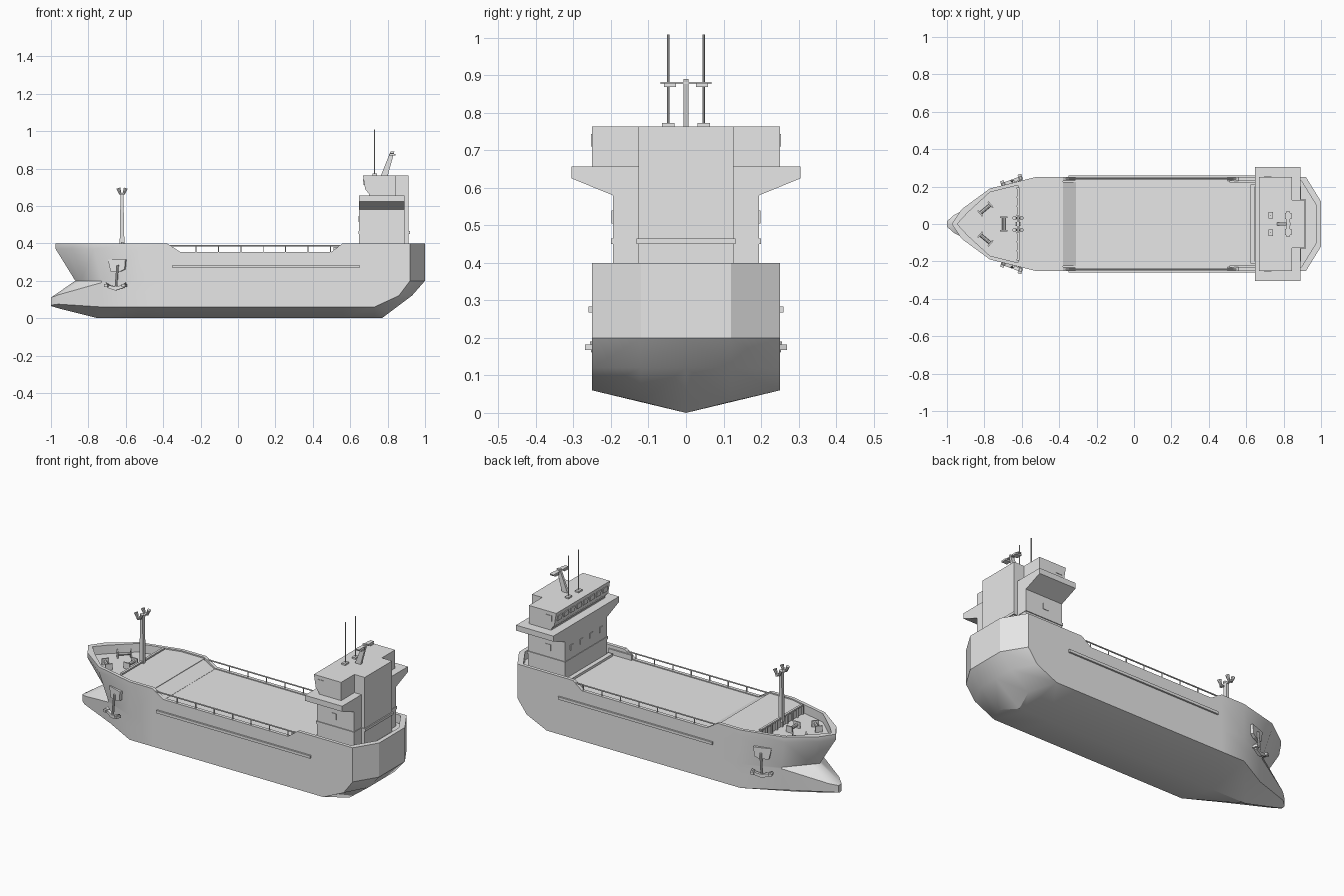
import bpy, bmesh
from math import radians, pi
from mathutils import Matrix, Vector

default = bpy.data.objects.get("Cube")
if default:
    bpy.data.objects.remove(default)

grey = bpy.data.materials.new("light_grey")
grey.use_nodes = True
tone = (0.8, 0.8, 0.8, 1)
grey.diffuse_color = tone
grey.node_tree.nodes["Principled BSDF"].inputs["Base Color"].default_value = tone


def finish(name, bm, both=False, matrix=None, smooth=False):
    """Turn a bmesh into an object, optionally mirrored to the other side."""
    if matrix:
        bm.transform(matrix)
    bmesh.ops.recalc_face_normals(bm, faces=bm.faces[:])
    mesh = bpy.data.meshes.new(name)
    bm.to_mesh(mesh)
    bm.free()
    mesh.materials.append(grey)
    if smooth:
        mesh.shade_smooth()
        mesh.set_sharp_from_angle(angle=radians(30))
    obj = bpy.data.objects.new(name, mesh)
    bpy.context.collection.objects.link(obj)
    if both:
        mod = obj.modifiers.new("other_side", "MIRROR")
        mod.use_axis = (False, True, False)
        mod.use_mirror_merge = False
    return obj


def prism(name, axis, points, low, high, both=False, matrix=None):
    """Extrude a flat outline along x, y or z."""
    bm = bmesh.new()

    def spot(p, depth):
        co = list(p)
        co.insert("xyz".index(axis), depth)
        return bm.verts.new(co)

    a = [spot(p, low) for p in points]
    b = [spot(p, high) for p in points]
    bm.faces.new(a)
    bm.faces.new(b)
    for i in range(len(a)):
        bm.faces.new((a[i - 1], a[i], b[i], b[i - 1]))
    return finish(name, bm, both, matrix)


def box(name, x, y, z, both=False, matrix=None):
    outline = [(x[0], y[0]), (x[1], y[0]), (x[1], y[1]), (x[0], y[1])]
    return prism(name, "z", outline, z[0], z[1], both, matrix)


def rod(name, start, end, r1, r2=None, sides=8, both=False, matrix=None):
    start, end = Vector(start), Vector(end)
    span = end - start
    turn = span.to_track_quat("Z", "Y").to_matrix().to_4x4()
    bm = bmesh.new()
    bmesh.ops.create_cone(bm, cap_ends=True, segments=sides, radius1=r1, radius2=r2 or r1,
                          depth=span.length, matrix=Matrix.Translation((start + end) / 2) @ turn)
    return finish(name, bm, both, matrix, smooth=True)


# Hull: longitudinal lines from keel to rail, lofted together
BEAM, TRANSOM, DECK = 0.25, 0.12, 0.35


def line(bow, heights, stern, beam=BEAM, transom=TRANSOM):
    mid = [(x, beam, z) for x, z in zip((-.38, -.31, .5, .56), heights)]
    xe, ze, xf, zf = stern
    first = (bow[0][0], 0, bow[0][2])
    return [first] + bow + mid + [(xe, beam, ze), (xf, transom, zf), (xf, 0, zf)]


keel = line([(-1, 0, .065), (-.95, 0, .05), (-.75, 0, 0), (-.53, 0, 0)],
            [0] * 4, (.73, 0, .77, 0), 0, 0)
chine = line([(-1, .015, .07), (-.96, .05, .075), (-.73, .14, .06), (-.53, BEAM, .06)],
             [.06] * 4, (.73, .06, .81, .03))
bilge = line([(-1, .015, .11), (-.96, .05, .125), (-.73, .155, .19), (-.53, BEAM, .13)],
             [.12] * 4, (.86, .12, .93, .12))
knuckle = line([(-.87, 0, .2), (-.84, .035, .2), (-.73, .16, .2), (-.53, BEAM, .2)],
               [.2] * 4, (.92, .2, 1, .2))
rail = line([(-.975, 0, .4), (-.92, .08, .4), (-.77, .19, .4), (-.53, BEAM, .4)],
            [.4, .355, .355, .4], (.92, .4, 1, .4))
flare = [(x, y, z - .03) for x, y, z in rail]


def inset(x):
    return x + .03 if x < -.8 else x - .025 if x > .9 else x


inner = [(inset(x), max(0, y - .02), z) for x, y, z in rail]
deck = [(x, y, DECK) for x, y, z in inner]
middle = [(x, 0, DECK) for x, y, z in inner]

bm = bmesh.new()
for side in (1, -1):
    grid = [[bm.verts.new((x, side * y, z)) for x, y, z in row]
            for row in (keel, chine, bilge, knuckle, flare, rail, inner, deck, middle)]
    for low, high in zip(grid, grid[1:]):
        for i in range(len(low) - 1):
            bm.faces.new((low[i], low[i + 1], high[i + 1], high[i]))
bmesh.ops.remove_doubles(bm, verts=bm.verts[:], dist=1e-4)
bmesh.ops.dissolve_degenerate(bm, edges=bm.edges[:], dist=1e-4)
finish("hull", bm, smooth=True)

# Raised fore deck with a ramp down to the main deck
half = [(-.62, .207), (-.53, .235), (-.38, .235)]
prism("fore_deck", "z", half + [(x, -y) for x, y in reversed(half)], DECK - .01, .393)
prism("deck_ramp", "y", [(-.385, DECK - .01), (-.385, .393), (-.31, DECK + .001), (-.31, DECK - .01)],
      -.225, .225)
box("deck_step", (.622, .65), (-.21, .21), (DECK - .01, DECK + .014))
box("side_coaming", (.51, .66), (.222, .232), (DECK, DECK + .03), both=True)

# Fence along the front of the fore deck
box("fence_top", (-.625, -.612), (-.195, .195), (.398, .407))
for i in range(9):
    y = -.19 + i * .0475
    box("fence_post", (-.629, -.619), (y - .004, y + .004), (DECK, .4))

# Side railings and rubbing strakes
rod("side_railing", (-.38, .242, .386), (.56, .242, .386), .004, both=True)
for i in range(7):
    x = -.225 + i * .12
    rod("railing_post", (x, .242, DECK), (x, .242, .386), .003, sides=6, both=True)
box("rubbing_strake", (-.35, .65), (.245, .26), (.268, .284), both=True)


# Winches on the bow
def winch(name, x, y, angle, both=False):
    m = Matrix.Translation((x, y, DECK)) @ Matrix.Rotation(angle, 4, "Z")
    rod(name + "_drum", (0, -.036, .018), (0, .036, .018), .009, both=both, matrix=m)
    for end in (-.036, .036):
        box(name + "_end", (-.02, .02), (end - .004, end + .004), (0, .036), both, m)


winch("centre_winch", -.697, 0, 0)
winch("side_winch", -.795, .08, -pi / 3.6, both=True)

# Fore mast with lamps
mast = [(-.633, .38), (-.607, .38), (-.613, .67), (-.628, .67)]
prism("fore_mast", "y", mast, -.011, .011)
box("mast_crossbar", (-.626, -.614), (-.045, .045), (.66, .67))
for x, lean in ((-.628, -.012), (-.612, .012)):
    rod("mast_lamp", (x, .032, .662), (x + lean, .032, .695), .006, .011, both=True)

# Anchors hanging against the flared bow
m = Matrix.Translation((-.645, .207, 0)) @ Matrix.Rotation(.35, 4, "Z")
prism("anchor_pocket", "y", [(-.05, .315), (.05, .315), (.045, .262), (.02, .25), (-.035, .25)],
      -.03, .012, True, m)
rod("anchor_shank", (.008, .018, .285), (0, .024, .16), .007, both=True, matrix=m)
crescent = [(-.055, .19), (-.045, .162), (0, .148), (.045, .162), (.055, .19), (.035, .176),
            (0, .168), (-.035, .176)]
prism("anchor_arms", "y", crescent, .014, .032, True, m)
for x in (-.05, .05):
    box("anchor_fluke", (x - .01, x + .01), (.012, .044), (.168, .182), True, m)

# Superstructure: accommodation block flaring into the bridge wings
wing = [(.195, DECK - .01), (.195, .58), (.305, .625), (.305, .657)]
prism("accommodation", "x", wing + [(-y, z) for y, z in reversed(wing)], .648, .89)
prism("wheelhouse", "y", [(.7, .65), (.7, .665), (.68, .69), (.668, .764), (.845, .764), (.845, .65)],
      -BEAM, BEAM)
box("stair_tower", (.83, .912), (-.127, .127), (DECK - .01, .764))
box("accommodation_band", (.645, .893), (-.2, .2), (.45, .465))
box("tower_band", (.84, .919), (-.132, .132), (.45, .465))

# Windows as thin plates
for i in range(8):
    y = -.21 + i * .06
    lean = Matrix.Translation((.674, y, .727)) @ Matrix.Rotation(-.16, 4, "Y")
    box("bridge_window", (-.004, .003), (-.02, .02), (-.016, .016), matrix=lean)
for i in range(4):
    y = -.135 + i * .09
    box("front_window", (.644, .65), (y - .014, y + .014), (.515, .545))
box("bridge_side_window", (.695, .735), (.248, .253), (.71, .743), both=True)
box("cabin_side_window", (.74, .775), (.193, .198), (.505, .54), both=True)

# Antennas and raked radar mast on the roof
box("antenna_base", (.718, .742), (.03, .064), (.76, .773), both=True)
rod("antenna", (.73, .047, .77), (.73, .047, 1.008), .003, sides=6, both=True)
prism("radar_mast", "y", [(.763, .76), (.8, .76), (.836, .89), (.815, .89)], -.007, .007)
box("radar_crossbar", (.812, .834), (-.068, .068), (.877, .882))
box("radar_lamp", (.806, .842), (.026, .058), (.869, .879), both=True)
